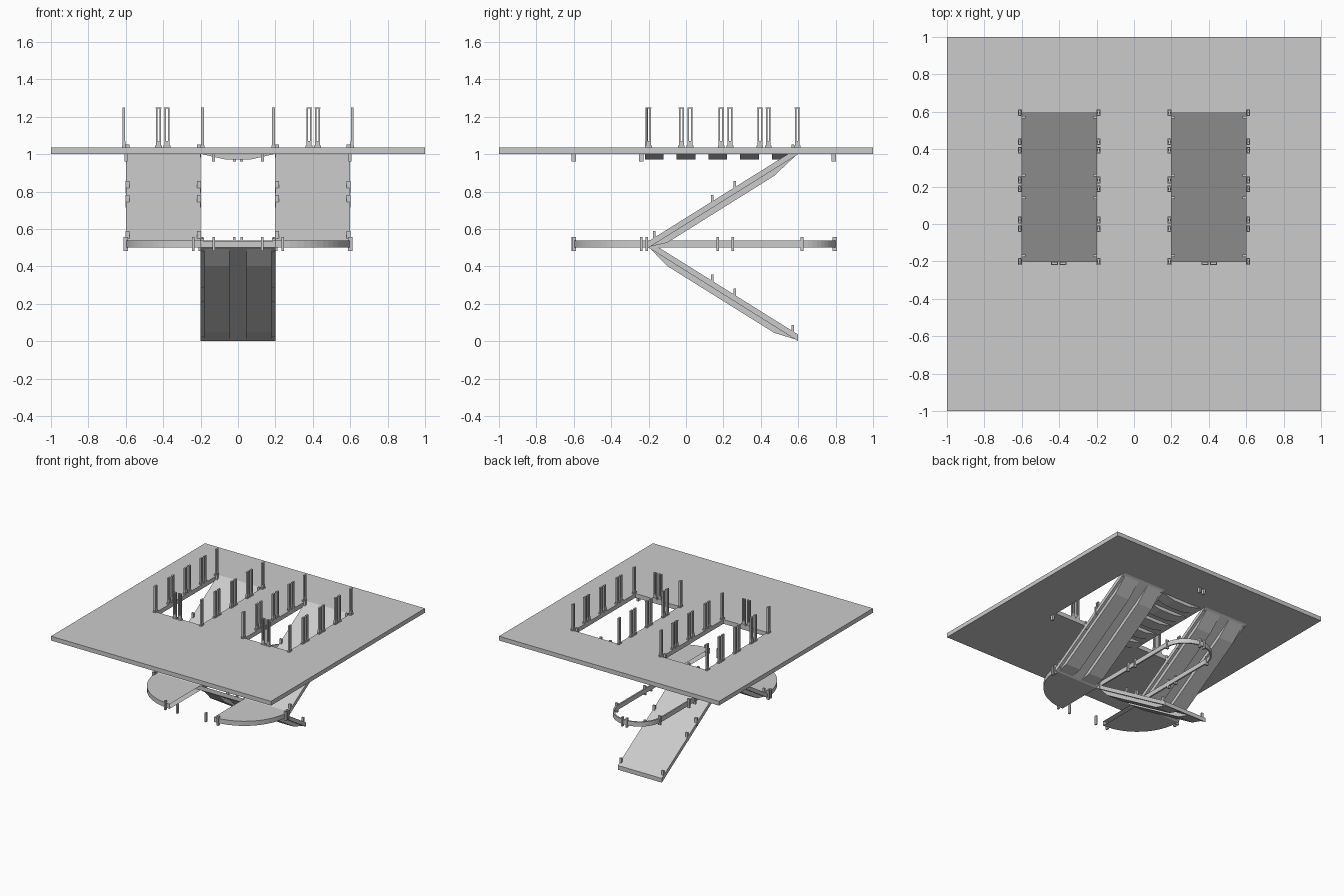
import bpy, bmesh, math
from mathutils import Vector

if "Cube" in bpy.data.objects:
    bpy.data.objects.remove(bpy.data.objects["Cube"])


def finish(name, bm):
    bmesh.ops.recalc_face_normals(bm, faces=bm.faces)
    me = bpy.data.meshes.new(name)
    bm.to_mesh(me)
    bm.free()
    ob = bpy.data.objects.new(name, me)
    bpy.context.collection.objects.link(ob)
    return ob


def add_prism(bm, pts, offset):
    """Extrude a planar outline along an offset vector."""
    f = bm.faces.new([bm.verts.new(p) for p in pts])
    r = bmesh.ops.extrude_face_region(bm, geom=[f])
    vs = [v for v in r["geom"] if isinstance(v, bmesh.types.BMVert)]
    bmesh.ops.translate(bm, verts=vs, vec=Vector(offset))


def add_box(bm, c, s):
    x, y, z = (c[i] - s[i] / 2 for i in range(3))
    add_prism(bm, [(x, y, z), (x + s[0], y, z), (x + s[0], y + s[1], z), (x, y + s[1], z)], (0, 0, s[2]))


T = 0.035          # thickness of all slabs
Z_FLOOR, Z_LAND = 1.0, 0.5

# Upper floor: grid of panels with two stair openings
bm = bmesh.new()
xs = [-1, -.6, -.2, .2, .6, 1]
ys = [-1, -.6, -.2, .6, 1]
grid = [[bm.verts.new((x, y, Z_FLOOR)) for y in ys] for x in xs]
faces = [bm.faces.new((grid[i][j], grid[i + 1][j], grid[i + 1][j + 1], grid[i][j + 1]))
         for i in range(5) for j in range(4) if (i, j) not in ((1, 2), (3, 2))]
r = bmesh.ops.extrude_face_region(bm, geom=faces, use_keep_orig=True)
bmesh.ops.translate(bm, verts=[v for v in r["geom"] if isinstance(v, bmesh.types.BMVert)], vec=(0, 0, T))
finish("upper_floor", bm)

# Tapered ribs under the bridge between the openings
bm = bmesh.new()
half = [(.19, 1.0), (.14, .988), (.07, .972)]
prof = half + [(-x, z) for x, z in reversed(half)]
for i in range(5):
    add_prism(bm, [(x, -.22 + .17 * i, z) for x, z in prof], (0, .1, 0))
finish("bridge_ribs", bm)

# Half landing with rounded front corners
bm = bmesh.new()
N = 16
arc = [(.2 + .4 * math.cos(math.pi / 2 * i / N), -.2 - .4 * math.sin(math.pi / 2 * i / N)) for i in range(N + 1)]
for s in (-1, 1):
    add_prism(bm, [(s * x, y, Z_LAND) for x, y in arc + [(.2, -.2)]], (0, 0, T + .003))
add_box(bm, (0, -.4, Z_LAND + .019), (.4, .4, T + .003))
bmesh.ops.remove_doubles(bm, verts=bm.verts, dist=1e-4)
bm.faces.ensure_lookup_table()
seams = [f for f in bm.faces if all(abs(abs(v.co.x) - .2) < 1e-4 for v in f.verts)]
bmesh.ops.delete(bm, geom=seams, context='FACES_ONLY')
ob = finish("half_landing", bm)

# U-shaped rim around the lower flight
bm = bmesh.new()


def u_path(r):
    return ([(r, -.2)] + [(r * math.cos(math.pi * i / 24), .6 + r * math.sin(math.pi * i / 24))
                          for i in range(25)] + [(-r, -.2)])


loops = []
for r_, z in ((.2, .5), (.2, .538), (.188, .538), (.188, .5)):
    loops.append([bm.verts.new((x, y, z)) for x, y in u_path(r_)])
for k in range(4):
    a, b = loops[k], loops[(k + 1) % 4]
    for i in range(len(a) - 1):
        bm.faces.new((a[i], a[i + 1], b[i + 1], b[i]))
for e in (0, -1):
    bm.faces.new([l[e] for l in loops])
finish("stairwell_rim", bm)


def ramp(name, cx, rise):
    """Flight running from y=-0.2 at the landing to y=0.6, with two tapered beams below."""
    bm = bmesh.new()
    z_at = lambda y: Z_LAND + rise * (y + .2) / .8
    add_prism(bm, [(cx - .2, -.2, z_at(-.2)), (cx - .2, .6, z_at(.6)),
                   (cx - .2, .6, z_at(.6) + T), (cx - .2, -.2, z_at(-.2) + T)], (.4, 0, 0))
    for x in (-.178, .045):
        add_prism(bm, [(cx + x, y, z_at(y) - d) for y, d in ((-.19, 0), (-.1, .036), (.47, .036), (.585, 0))],
                  (.133, 0, 0))
    finish(name, bm)
    # edge clips on both sides of the flight
    bm = bmesh.new()
    for s in (-1, 1):
        for y in (-.17, .14, .26, .57):
            add_box(bm, (cx + s * .191, y, z_at(y) + T), (.02, .014, .068))
    finish(name + "_clips", bm)


ramp("left_upper_ramp", -.4, .5)
ramp("right_upper_ramp", .4, .5)
ramp("lower_ramp", 0, -.5)

# Clips around the landing and rim, with sockets under the floor
bm = bmesh.new()
for s in (-1, 1):
    for x, y in ((.13, -.6), (.24, -.599), (.6, -.24), (.6, -.21), (.2, .17), (.2, .25), (.195, .62), (.02, .795)):
        size = (.014, .022) if abs(y) > .5 and x < .3 and y != .62 else (.022, .014)
        add_box(bm, (s * x, y, .52), (*size, .075))
    for x, y in ((.13, -.6), (.6, -.24), (.02, .79)):
        add_box(bm, (s * x, y, .98), (.016, .024, .04))
finish("landing_clips", bm)


# Railing posts: a base bracket with two slim bars
def post(bm, x, y, along_y):
    def part(off, w, d, z0, z1):
        c = (x, y + off) if along_y else (x + off, y)
        sz = (d, w) if along_y else (w, d)
        add_box(bm, (*c, (z0 + z1) / 2), (*sz, z1 - z0))
    part(0, .036, .02, 1.0, 1.045)
    part(0, .026, .016, 1.045, 1.07)
    for o in (-.009, .009):
        part(o, .008, .014, 1.07, 1.25)
    part(0, .03, .012, 1.245, 1.25)


bm = bmesh.new()
for s in (-1, 1):
    for y in (-.2, -.025, .022, .188, .235, .395, .44, .595):
        post(bm, s * .61, y, True)
        post(bm, s * .19, y, True)
    for x in (.38, .425):
        post(bm, s * x, -.21, False)
finish("railing_posts", bm)
